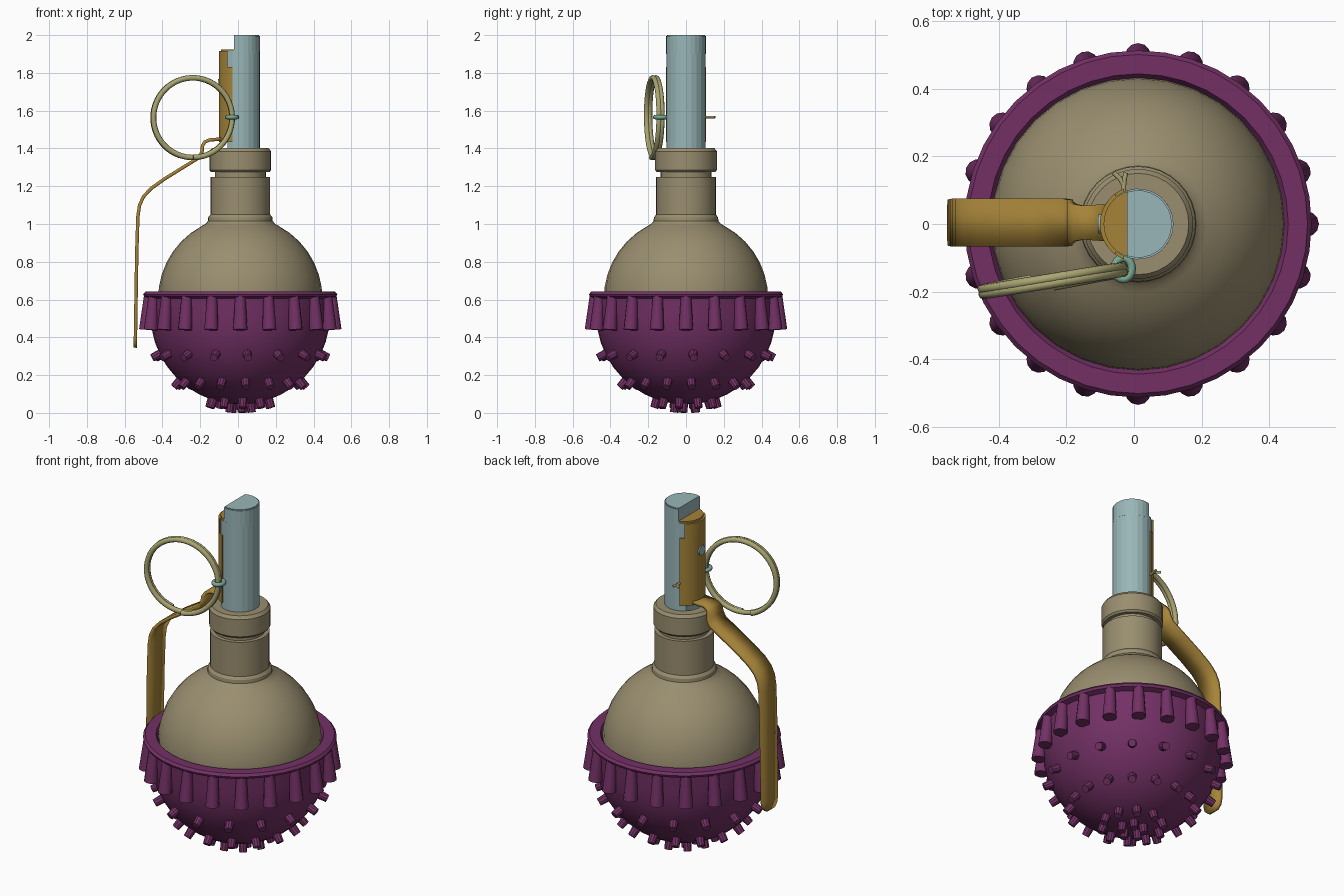
import bpy, bmesh
from math import sin, cos, pi, radians, acos, sqrt
from mathutils import Vector, Matrix

if "Cube" in bpy.data.objects:
    bpy.data.objects.remove(bpy.data.objects["Cube"])

CX = 0.012  # vertical axis of the body


def mat(name, rgb):
    m = bpy.data.materials.new(name)
    m.diffuse_color = (*rgb, 1)
    m.use_nodes = True
    m.node_tree.nodes["Principled BSDF"].inputs["Base Color"].default_value = m.diffuse_color
    return m


TAN = mat("tan", (0.32, 0.27, 0.16))
PURPLE = mat("purple", (0.17, 0.03, 0.13))
BLUE = mat("pale_blue", (0.32, 0.47, 0.48))
GOLD = mat("gold", (0.38, 0.23, 0.04))
BRASS = mat("brass", (0.40, 0.38, 0.17))
TEAL = mat("teal", (0.20, 0.40, 0.30))


def finish(name, bm, material, smooth=None):
    bmesh.ops.recalc_face_normals(bm, faces=bm.faces)
    me = bpy.data.meshes.new(name)
    bm.to_mesh(me)
    bm.free()
    ob = bpy.data.objects.new(name, me)
    bpy.context.collection.objects.link(ob)
    me.materials.append(material)
    if smooth:
        bpy.ops.object.select_all(action='DESELECT')
        ob.select_set(True)
        bpy.context.view_layer.objects.active = ob
        bpy.ops.object.shade_smooth_by_angle(angle=radians(smooth))
    return ob


def lathe(name, profile, material, segs=32, smooth=None):
    bm = bmesh.new()
    vs = [bm.verts.new((CX + r, 0, z)) for r, z in profile]
    es = [bm.edges.new(p) for p in zip(vs, vs[1:])]
    bmesh.ops.spin(bm, geom=vs + es, cent=(CX, 0, 0), axis=(0, 0, 1),
                   angle=2 * pi, steps=segs, use_duplicate=False)
    bmesh.ops.remove_doubles(bm, verts=bm.verts, dist=1e-4)
    return finish(name, bm, material, smooth)


def add_peg(bm, a, b, r1, r2, segs=10):
    a, b = Vector(a), Vector(b)
    q = (b - a).to_track_quat('Z', 'Y').to_matrix().to_4x4()
    bmesh.ops.create_cone(bm, cap_ends=True, segments=segs, radius1=r1, radius2=r2,
                          depth=(b - a).length,
                          matrix=Matrix.Translation((a + b) / 2) @ q)


def add_d_prism(bm, r, cut, side, z0, z1, n=16):
    """Circle of radius r cut flat at x=cut, keeping the +x or -x side."""
    half = acos((cut - CX) / r)
    lo, hi = (-half, half) if side > 0 else (half, 2 * pi - half)
    base = [bm.verts.new((CX + r * cos(lo + (hi - lo) * i / n),
                          r * sin(lo + (hi - lo) * i / n), z0)) for i in range(n + 1)]
    f = bm.faces.new(base)
    up = bmesh.ops.extrude_face_region(bm, geom=[f])['geom']
    for v in up:
        if isinstance(v, bmesh.types.BMVert):
            v.co.z = z1
    bm.faces.new(base) if not f.is_valid else None


def tube(name, pts, radius, material, cyclic=False):
    cu = bpy.data.curves.new(name, 'CURVE')
    cu.dimensions = '3D'
    cu.bevel_depth, cu.bevel_resolution, cu.use_fill_caps = radius, 2, True
    sp = cu.splines.new('POLY')
    sp.points.add(len(pts) - 1)
    for p, co in zip(sp.points, pts):
        p.co = (*co, 1)
    sp.use_cyclic_u = cyclic
    cu.materials.append(material)
    ob = bpy.data.objects.new(name, cu)
    bpy.context.collection.objects.link(ob)


# Domed body with neck
R, ZC = 0.435, 0.605
dome = [(R * cos(radians(a)), ZC + R * sin(radians(a))) for a in range(-10, 65, 9)]
lathe("body", dome + [(0.185, 1.0), (0.172, 1.015), (0.170, 1.035), (0.158, 1.05), (0.158, 1.25),
                      (0.135, 1.25), (0.135, 1.275)], TAN, smooth=20)

# Collar above the neck groove
lathe("collar", [(0.10, 1.275), (0.155, 1.275), (0.163, 1.285), (0.163, 1.385),
                 (0.15, 1.402), (0.10, 1.402)], TAN, smooth=30)

# Lower shell with rim
S, SZ = 0.475, 0.52
bowl = [(S * cos(radians(a)), SZ + S * sin(radians(a))) for a in range(-90, 1, 9)]
lathe("lower_shell", bowl + [(0.478, 0.605), (0.508, 0.615), (0.514, 0.628), (0.502, 0.642),
                             (0.445, 0.642), (0.432, 0.62)], PURPLE, segs=40, smooth=20)

# Ridges below the rim
bm = bmesh.new()
for i in range(20):
    c, s = cos(i * pi / 10), sin(i * pi / 10)
    add_peg(bm, (CX + 0.498 * c, 0.498 * s, 0.44), (CX + 0.482 * c, 0.482 * s, 0.625),
            0.038, 0.027, 12)
finish("rim_ridges", bm, PURPLE, 35)

# Studs over the lower shell
bm = bmesh.new()
for elev, count in ((-26, 16), (-47.5, 16), (-71, 10), (-83, 5)):
    for i in range(count):
        az, el = radians(-85) + 2 * pi * i / count, radians(elev)
        d = Vector((cos(el) * cos(az), cos(el) * sin(az), sin(el)))
        o = Vector((CX, 0, SZ))
        add_peg(bm, o + d * 0.45, o + d * 0.521, 0.026, 0.021)
finish("studs", bm, PURPLE, 35)

# Fuse column, cut flat on the lever side
bm = bmesh.new()
add_d_prism(bm, 0.105, -0.055, 1, 1.25, 1.915)
add_d_prism(bm, 0.105, -0.02, 1, 1.9, 1.995)
add_d_prism(bm, 0.10, -0.02, 1, 1.995, 2.0)
finish("fuse_column", bm, BLUE)

# Lever housing hugging the column
bm = bmesh.new()
add_d_prism(bm, 0.113, -0.03, -1, 1.435, 1.83)
add_d_prism(bm, 0.103, -0.05, -1, 1.82, 1.90)
add_d_prism(bm, 0.102, -0.012, -1, 1.90, 1.925)
add_d_prism(bm, 0.113, -0.055, -1, 1.82, 1.915)
finish("lever_housing", bm, GOLD)

# Pivot rivet on the housing
bm = bmesh.new()
add_peg(bm, (-0.08, 0, 1.74), (-0.106, 0, 1.74), 0.028, 0.028, 16)
finish("rivet", bm, BLUE, 35)

# Safety lever: strip of (x, z, half width)
path = [(-0.085, 1.45, 0.055), (-0.15, 1.445, 0.05), (-0.175, 1.435, 0.055), (-0.188, 1.415, 0.062),
        (-0.19, 1.385, 0.068), (-0.205, 1.352, 0.071), (-0.29, 1.30, 0.071), (-0.39, 1.238, 0.071),
        (-0.46, 1.188, 0.071), (-0.50, 1.145, 0.071), (-0.521, 1.10, 0.071), (-0.53, 1.04, 0.071),
        (-0.536, 0.85, 0.07), (-0.543, 0.40, 0.068), (-0.544, 0.365, 0.058), (-0.545, 0.345, 0.035)]
bm = bmesh.new()
rows = [[bm.verts.new((x, 0.004 + s * w, z)) for s in (-1, 1)] for x, z, w in path]
for a, b in zip(rows, rows[1:]):
    bm.faces.new((a[0], a[1], b[1], b[0]))
lever = finish("safety_lever", bm, GOLD, 40)
mod = lever.modifiers.new("thickness", 'SOLIDIFY')
mod.thickness, mod.offset = 0.018, 0

# Double-coil pull ring, slightly turned from the front plane
u = Vector((cos(radians(10)), sin(radians(10)), 0))
n = Vector((-u.y, u.x, 0))
centre = Vector((-0.24, -0.168, 1.563))
N = 92
coil = []
for i in range(N + 1):
    t = -pi / 2 + 2 * pi * 1.95 * i / N
    coil.append(centre + u * 0.211 * cos(t) + Vector((0, 0, 0.211 * sin(t)))
                + n * (i / N - 0.5) * 0.03)
tube("pull_ring", coil, 0.0145, BRASS)

# Pin eye that holds the ring
tube("pin_eye", [(-0.032 + 0.026 * cos(k * pi / 8), -0.132 + 0.032 * sin(k * pi / 8), 1.566)
                 for k in range(16)], 0.012, TEAL, True)

# Split pin with bent ends
for i, dx in enumerate((-0.03, 0.006)):
    tube("split_pin_%d" % (i + 1), [(-0.03, -0.11, 1.566), (-0.03, 0.115, 1.566),
         (-0.03 + dx * 0.4, 0.135, 1.566), (-0.03 + dx, 0.152, 1.566)], 0.007, BRASS)
